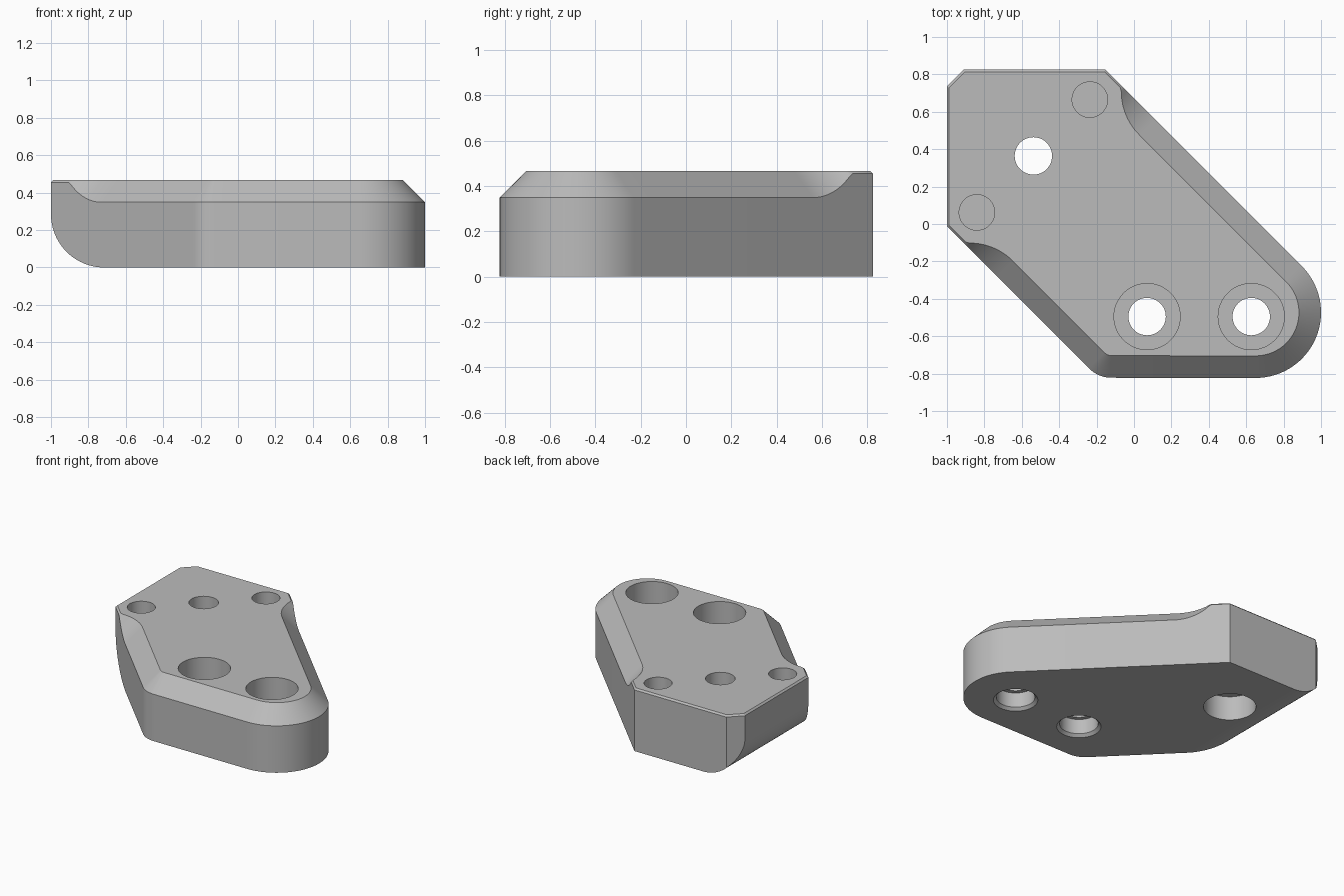
import bpy, bmesh, math
from mathutils import Vector

if "Cube" in bpy.data.objects:
    bpy.data.objects.remove(bpy.data.objects["Cube"])

H = 0.467          # plate thickness
WIDE = 0.118       # bevel on the slanted end
FINE = 0.012       # bevel on the mounting end
RUN_START = -0.318 # where the wide bevel starts to fade
RUN_R = 0.327      # radius of the fade

grey = bpy.data.materials.new("plain grey")
grey.use_nodes = True
colour = (0.5, 0.5, 0.5, 1)
grey.diffuse_color = colour
grey.node_tree.nodes["Principled BSDF"].inputs["Base Color"].default_value = colour


def loft(name, rings):
    """Closed solid through rings of equal point count, listed bottom to top."""
    bm = bmesh.new()
    loops = [[bm.verts.new(p) for p in ring] for ring in rings]
    n = len(loops[0])
    for low, high in zip(loops, loops[1:]):
        for i in range(n):
            j = (i + 1) % n
            bm.faces.new((low[i], low[j], high[j], high[i]))
    bm.faces.new(loops[0][::-1])
    bm.faces.new(loops[-1])
    bmesh.ops.recalc_face_normals(bm, faces=bm.faces)
    mesh = bpy.data.meshes.new(name)
    bm.to_mesh(mesh)
    bm.free()
    mesh.materials.append(grey)
    ob = bpy.data.objects.new(name, mesh)
    bpy.context.collection.objects.link(ob)
    return ob


def arc(x, y, r, a0, a1, n):
    angles = [math.radians(a0 + (a1 - a0) * i / n) for i in range(n + 1)]
    return [Vector((x + r * math.cos(a), y + r * math.sin(a))) for a in angles]


def bevel_at(p):
    """Bevel width, fading along the slanted direction with a concave runout."""
    s = (p.x - p.y) / math.sqrt(2)
    d = max(0, RUN_START - s)
    if d >= RUN_R:
        return FINE
    return max(FINE, WIDE - RUN_R + math.sqrt(RUN_R ** 2 - d ** 2))


def fade(total):
    """Outline points on a slanted edge, x + y = total, across the runout."""
    pts = []
    for i in range(15):
        s = RUN_START - 0.248 * i / 14
        pts.append(Vector((total / 2 + s / math.sqrt(2), total / 2 - s / math.sqrt(2))))
    return pts


# Plate outline, counter-clockwise
outline = [Vector((-1, -0.012))] + fade(-1.012)[::-1]
outline += arc(-0.12, -0.652, 0.17, 225, 270, 12)
outline += arc(0.65, -0.473, 0.35, -90, 45, 32)
outline += fade(0.672)
outline += [Vector(p) for p in ((-0.153, 0.825), (-0.91, 0.825), (-1, 0.735))]

# Inset top ring by the local bevel width
inset = []
for i, p in enumerate(outline):
    e1 = (p - outline[i - 1]).normalized()
    e2 = (outline[(i + 1) % len(outline)] - p).normalized()
    n1, n2 = Vector((-e1.y, e1.x)), Vector((-e2.y, e2.x))
    inset.append(p + bevel_at(p) * (n1 + n2) / (1 + n1.dot(n2)))

plate = loft("bracket_plate", [
    [(p.x, p.y, 0) for p in outline],
    [(p.x, p.y, H - bevel_at(p)) for p in outline],
    [(p.x, p.y, H) for p in inset]])


def bore(name, x, y, steps):
    """Turned cutter from (radius, height) steps."""
    return loft(name, [[(p.x, p.y, z) for p in arc(x, y, r, 0, 352.5, 47)] for r, z in steps])


cutters = []
# Stepped screw holes at the slanted end
for side, x in (("right", 0.07), ("left", 0.627)):
    cutters.append(bore(side + "_screw_bore", x, -0.495, [
        (0.17, -0.02), (0.13, 0.02), (0.13, 0.13), (0.1, 0.13),
        (0.1, 0.25), (0.177, 0.25), (0.177, 0.6)]))
# Through hole, widened from below
cutters.append(bore("mount_bore", -0.538, 0.364, [
    (0.177, -0.1), (0.177, 0.18), (0.1, 0.18), (0.1, 0.6)]))
# Blind pin holes
for side, x, y in (("back", -0.236, 0.665), ("side", -0.84, 0.062)):
    cutters.append(bore(side + "_pin_bore", x, y, [(0.095, 0.27), (0.095, 0.6)]))
# Rounded lower edge on the straight side
R = 0.285
profile = arc(-1 + R, R, R, 180, 270, 24) + [Vector((-1 + R, -0.1)), Vector((-1.1, -0.1)), Vector((-1.1, R))]
cutters.append(loft("lower_edge_cutter", [[(p.x, y, p.y) for p in profile] for y in (-1, 1)]))

bpy.context.view_layer.objects.active = plate
plate.select_set(True)
for cutter in cutters:
    mod = plate.modifiers.new(cutter.name, 'BOOLEAN')
    mod.operation = 'DIFFERENCE'
    mod.solver = 'EXACT'
    mod.object = cutter
    bpy.ops.object.modifier_apply(modifier=mod.name)
    bpy.data.objects.remove(cutter)

bpy.ops.object.shade_smooth_by_angle(angle=math.radians(25))
